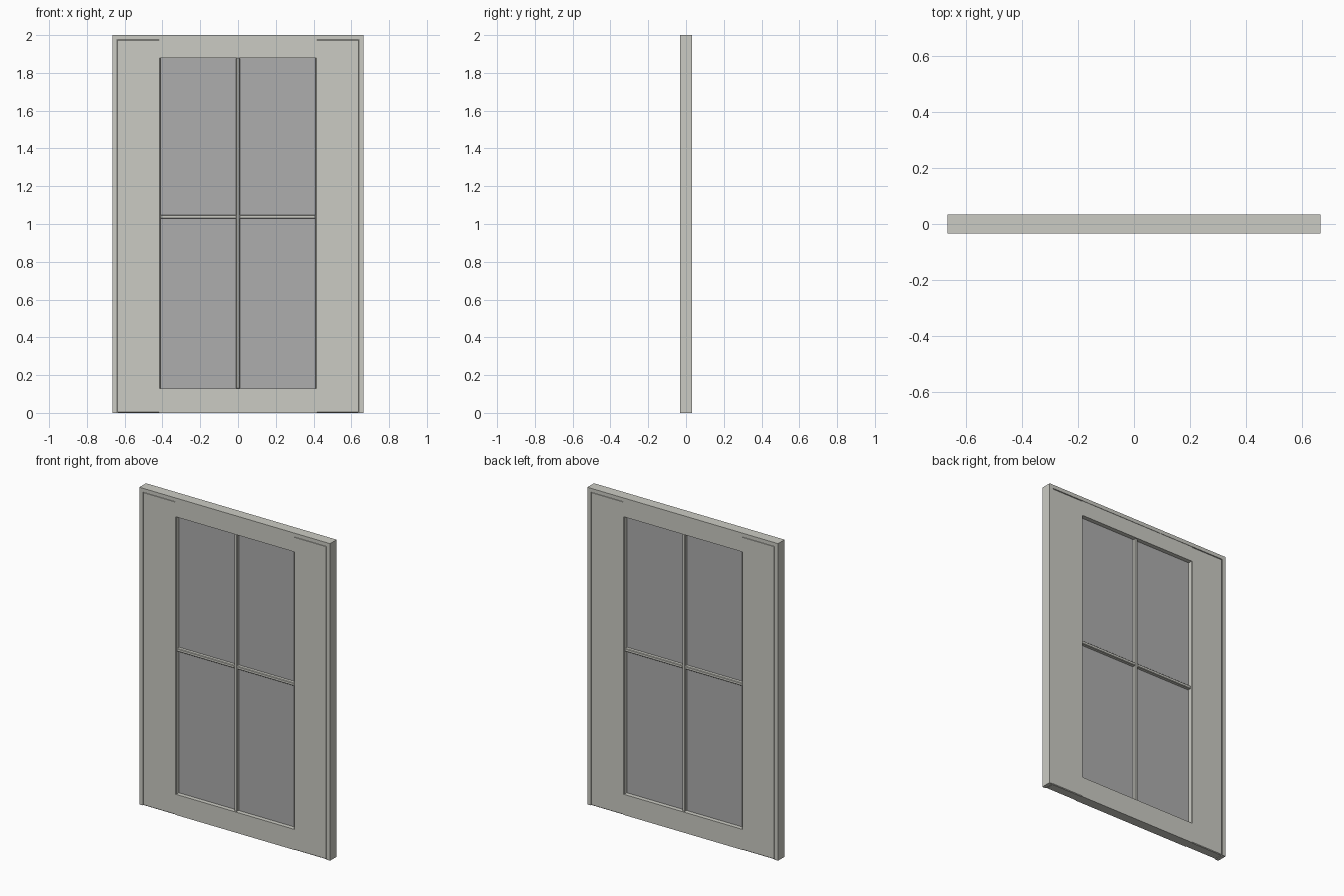
import bpy

if "Cube" in bpy.data.objects:
    bpy.data.objects.remove(bpy.data.objects["Cube"])


def material(name, colour):
    m = bpy.data.materials.new(name)
    m.diffuse_color = (*colour, 1)
    m.use_nodes = True
    m.node_tree.nodes["Principled BSDF"].inputs["Base Color"].default_value = m.diffuse_color
    return m


PAINT = material("pale_paint", (0.60, 0.60, 0.55))
GLASS = material("grey_glass", (0.42, 0.42, 0.42))


def box(name, x0, x1, z0, z1, half_y, mat=PAINT, bevel=0.0):
    """Box spanning x0..x1, z0..z1 and -half_y..half_y."""
    bpy.ops.mesh.primitive_cube_add(size=1, location=((x0 + x1) / 2, 0, (z0 + z1) / 2))
    ob = bpy.context.object
    ob.name = name
    ob.scale = (x1 - x0, 2 * half_y, z1 - z0)
    bpy.ops.object.transform_apply(location=False, rotation=False, scale=True)
    ob.data.materials.append(mat)
    if bevel:
        mod = ob.modifiers.new("chamfer", "BEVEL")
        mod.width = bevel
        mod.segments = 1
    return ob


W, H, D = 0.665, 2.0, 0.033      # outer half width, height, half depth
RIM = 0.024                      # thickness of the outer lining
OPEN = 0.411                     # half width of the glazed opening
Z0, Z1, ZM = 0.13, 1.88, 1.039   # sill, head and middle bar heights
FACE = 0.0305                    # half depth of the framed panel

# Outer lining: two jambs and a head, open at the floor
for side, s in (("left", -1), ("right", 1)):
    a, b = sorted((s * W, s * (W - RIM)))
    box(f"{side}_jamb", a, b, 0, H - RIM, D)
    # Wide stile with chamfered edges
    a, b = sorted((s * (W - RIM), s * OPEN))
    box(f"{side}_stile", a, b, 0, H - RIM, FACE, bevel=0.004)
box("head_lining", -W, W, H - RIM, H, D)

# Rails between the stiles
box("bottom_rail", -OPEN - 0.006, OPEN + 0.006, 0, Z0, FACE)
box("top_rail", -OPEN - 0.006, OPEN + 0.006, Z1, H - RIM, FACE)

# Glass pane and the crossing glazing bars
box("glass_pane", -OPEN, OPEN, Z0, Z1, 0.003, GLASS)
box("vertical_bar", -0.0095, 0.0095, Z0, Z1, 0.024, bevel=0.003)
box("left_crossbar", -OPEN, -0.007, ZM - 0.0095, ZM + 0.0095, 0.024, bevel=0.003)
box("right_crossbar", 0.007, OPEN, ZM - 0.0095, ZM + 0.0095, 0.024, bevel=0.003)
